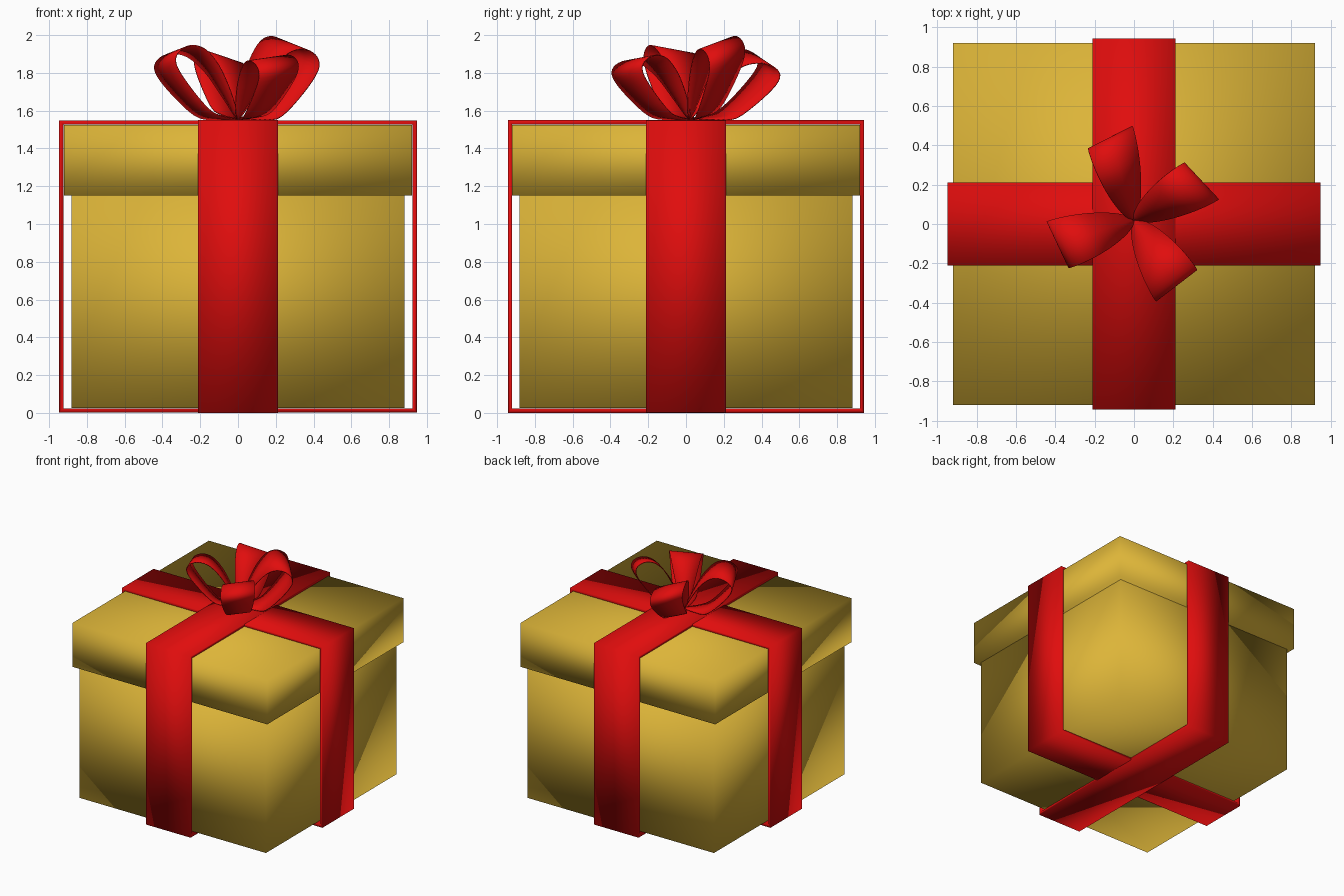
import bpy
import bmesh
from math import cos, sin, pi, radians
from mathutils import Vector

cube = bpy.data.objects.get("Cube")
if cube:
    bpy.data.objects.remove(cube, do_unlink=True)


def material(name, rgb):
    mat = bpy.data.materials.new(name)
    mat.use_nodes = True
    mat.diffuse_color = (*rgb, 1)
    bsdf = next(n for n in mat.node_tree.nodes if n.type == 'BSDF_PRINCIPLED')
    bsdf.inputs["Base Color"].default_value = (*rgb, 1)
    return mat


gold = material("gold card", (0.72, 0.46, 0.04))
red = material("red ribbon", (0.75, 0.004, 0.004))


def finish(bm, name, mat):
    """Turn a bmesh into a smooth-shaded object."""
    bmesh.ops.recalc_face_normals(bm, faces=bm.faces)
    mesh = bpy.data.meshes.new(name)
    for face in bm.faces:
        face.smooth = True
    bm.to_mesh(mesh)
    bm.free()
    mesh.materials.append(mat)
    obj = bpy.data.objects.new(name, mesh)
    bpy.context.collection.objects.link(obj)
    return obj


def box(name, half, z0, z1):
    bm = bmesh.new()
    bmesh.ops.create_cube(bm, size=2)
    for v in bm.verts:
        v.co = (v.co.x * half, v.co.y * half, z1 if v.co.z > 0 else z0)
    return finish(bm, name, gold)


def band(name, half, z0, z1, width, thick, across_x):
    """Rectangular ribbon hoop with a square-cut section."""
    bm = bmesh.new()
    rings = []
    for sx, sz in ((-1, 0), (1, 0), (1, 1), (-1, 1)):
        ring = []
        for inset, side in ((0, -1), (0, 1), (thick, 1), (thick, -1)):
            a = sx * (half - inset)
            z = z1 - inset if sz else z0 + inset
            b = side * width / 2
            ring.append(bm.verts.new((a, b, z) if across_x else (b, a, z)))
        rings.append(ring)
    for i in range(4):
        p, q = rings[i], rings[(i + 1) % 4]
        for j in range(4):
            k = (j + 1) % 4
            bm.faces.new((p[j], p[k], q[k], q[j]))
    return finish(bm, name, red)


# Box and overhanging lid
box("box_body", 0.882, 0.025, 1.15)
box("box_lid", 0.921, 1.15, 1.525)

# Crossing ribbon bands
band("ribbon_side_to_side", 0.947, 0.002, 1.548, 0.424, 0.022, True)
band("ribbon_front_to_back", 0.943, 0.0, 1.55, 0.424, 0.022, False)

# Side profile of a bow loop: outward reach and height, both up to 1
PROFILE = [(0, 0), (0.27, 0.02), (0.5, 0.1), (0.8, 0.42), (1, 0.72),
           (0.98, 0.9), (0.8, 1), (0.58, 0.95), (0.36, 0.72), (0.16, 0.36), (0, 0)]


def smooth_path(points, steps):
    """Catmull-Rom curve through the points."""
    pts = [Vector(p) for p in points]
    pts = [2 * pts[0] - pts[1]] + pts + [2 * pts[-1] - pts[-2]]
    path = []
    for a, b, c, d in zip(pts, pts[1:], pts[2:], pts[3:]):
        for s in range(steps):
            t = s / steps
            path.append(0.5 * (2 * b + (c - a) * t + (2 * a - 5 * b + 4 * c - d) * t * t
                               + (3 * b - a - 3 * c + d) * t ** 3))
    return path + [pts[-2]]


def bow_loop(name, azimuth, reach, height, roll):
    bm = bmesh.new()
    ang, roll = radians(azimuth), radians(roll)
    out = Vector((cos(ang), sin(ang), 0))
    side = Vector((-sin(ang), cos(ang), 0))
    lean = (out * reach + Vector((0, 0, height * 0.8))).normalized()
    axis = side * cos(roll) + lean.cross(side) * sin(roll)
    base = Vector((0, 0.02, 1.553))
    path = smooth_path(PROFILE, 4)
    rows = []
    for i, p in enumerate(path):
        half = 0.004 + 0.13 * max(0, sin(pi * i / (len(path) - 1))) ** 0.75
        mid = base + out * p.x * reach + Vector((0, 0, p.y * height))
        row = []
        for s in (-1, 0, 1):
            co = mid + axis * half * s
            co.z = max(co.z, 1.553)
            row.append(bm.verts.new(co))
        rows.append(row)
    for p, q in zip(rows, rows[1:]):
        for j in range(2):
            bm.faces.new((p[j], p[j + 1], q[j + 1], q[j]))
    obj = finish(bm, name, red)
    solid = obj.modifiers.new("thickness", 'SOLIDIFY')
    solid.thickness = 0.006
    solid.offset = 0
    return obj


# Four bow loops: direction, reach, height, roll
bow_loop("bow_loop_back", 106, 0.43, 0.335, 20)
bow_loop("bow_loop_left", 30, 0.39, 0.405, 20)
bow_loop("bow_loop_right", 198, 0.40, 0.37, 12)
bow_loop("bow_loop_front", -57, 0.39, 0.325, 8)
